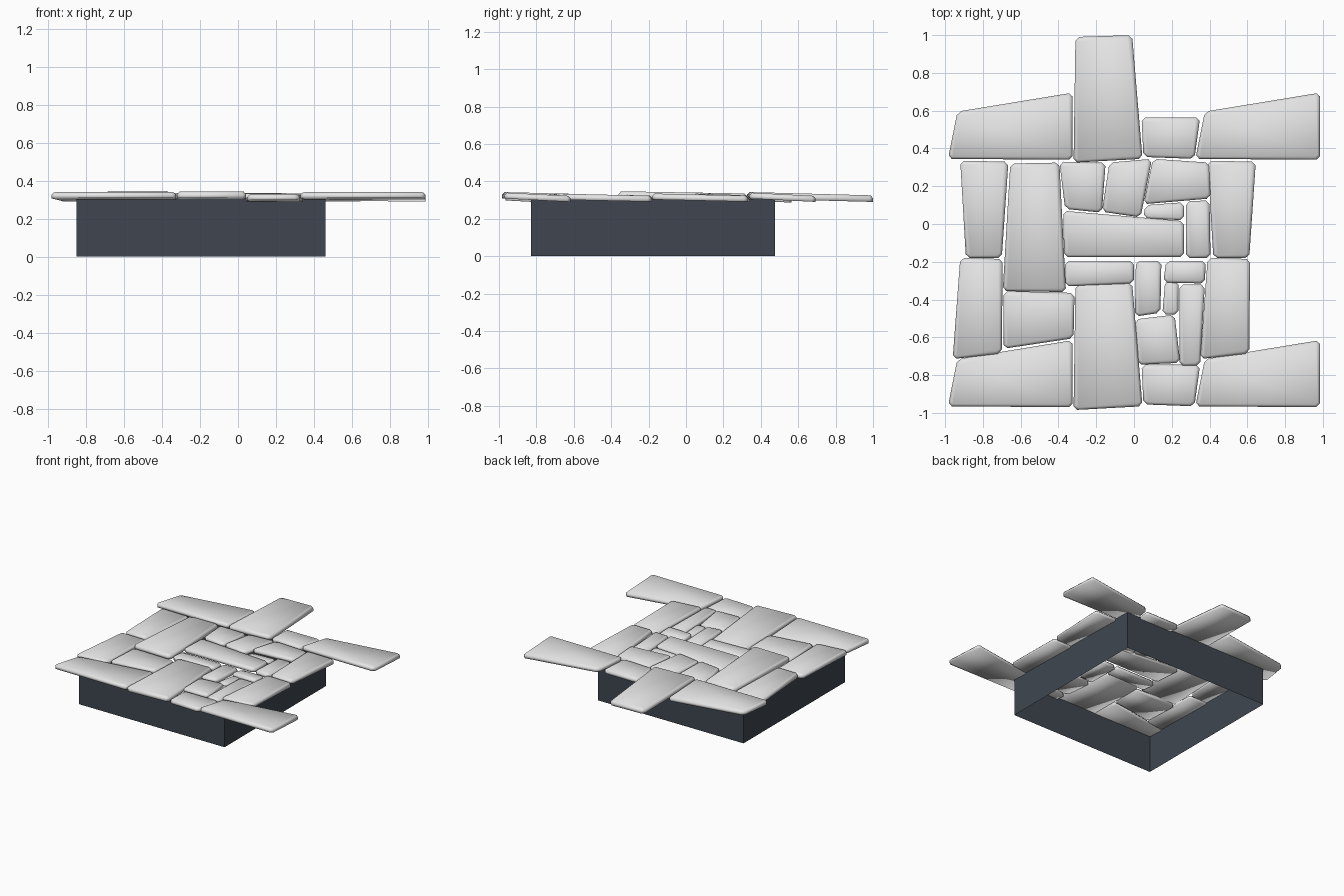
import bpy, bmesh
from mathutils import Vector

if "Cube" in bpy.data.objects:
    bpy.data.objects.remove(bpy.data.objects["Cube"])


def material(name, rgb):
    m = bpy.data.materials.new(name)
    m.diffuse_color = (*rgb, 1)
    m.use_nodes = True
    m.node_tree.nodes["Principled BSDF"].inputs["Base Color"].default_value = m.diffuse_color
    return m


STONE = material("pale_stone", (0.78, 0.78, 0.78))
BASE = material("dark_slate", (0.05, 0.062, 0.08))
PERIOD = 1.31  # the paving pattern repeats at this spacing


def slab(name, corners, top=0.335, thick=0.032, drop=0.012, copies=((0, 0),)):
    """Four-cornered paving slab with clipped corners, sloping down towards +y."""
    q = [Vector((x, y, 0)) for x, y in corners]
    ymin = min(p.y for p in q)
    yspan = max(p.y for p in q) - ymin
    for n, (i, j) in enumerate(copies):
        bm = bmesh.new()
        ring = []
        for k, p in enumerate(q):
            for other in (q[k - 1], q[(k + 1) % 4]):
                ring.append(bm.verts.new(p + (other - p).normalized() * 0.02))
        face = bm.faces.new(ring)
        # raise the slab, then chamfer its upper rim
        res = bmesh.ops.extrude_face_region(bm, geom=[face], use_keep_orig=True)
        lid = next(g for g in res["geom"] if isinstance(g, bmesh.types.BMFace))
        for v in lid.verts:
            v.co.z += thick * 0.6
        bmesh.ops.recalc_face_normals(bm, faces=bm.faces[:])
        bmesh.ops.inset_individual(bm, faces=[lid], thickness=0.014, depth=0)
        for v in lid.verts:
            v.co.z = thick
        for v in bm.verts:
            v.co.z += top - thick - drop * (v.co.y - ymin) / yspan
            v.co.x += i * PERIOD
            v.co.y += j * PERIOD
        bmesh.ops.recalc_face_normals(bm, faces=bm.faces[:])
        for f in bm.faces:
            f.smooth = True
        me = bpy.data.meshes.new(name)
        bm.to_mesh(me)
        bm.free()
        me.materials.append(STONE)
        ob = bpy.data.objects.new(f"{name}_{n + 1}", me)
        bpy.context.collection.objects.link(ob)


# Open frame under the paving: four thin walls
bm = bmesh.new()
x0, x1, y0, y1, h = -0.85, 0.46, -0.83, 0.475, 0.305
loop = [(x0, y0), (x1, y0), (x1, y1), (x0, y1)]
for k in range(4):
    a, b = loop[k], loop[(k + 1) % 4]
    bm.faces.new([bm.verts.new(c) for c in
                  ((*a, 0), (*b, 0), (*b, h), (*a, h))])
bmesh.ops.remove_doubles(bm, verts=bm.verts[:], dist=1e-4)
me = bpy.data.meshes.new("frame_walls")
bm.to_mesh(me)
bm.free()
me.materials.append(BASE)
bpy.context.collection.objects.link(bpy.data.objects.new("frame_walls", me))

ALONG_X = ((0, 0), (1, 0))
ALONG_Y = ((0, 0), (0, -1))
GRID = ((0, 0), (1, 0), (0, -1), (1, -1))

# Slabs repeated at the edges of the pattern
slab("wedge_slab", [(-.985, .345), (-.325, .34), (-.325, .695), (-.935, .595)],
     top=.34, drop=.018, copies=GRID)
slab("tall_slab", [(-.32, .325), (.045, .345), (-.01, 1.0), (-.31, .99)],
     top=.343, thick=.035, drop=.018, copies=ALONG_Y)
slab("short_slab", [(.05, .355), (.32, .345), (.35, .565), (.04, .565)],
     top=.33, copies=ALONG_Y)
slab("upper_side_slab", [(-.89, -.18), (-.70, -.18), (-.665, .33), (-.92, .335)],
     copies=ALONG_X)
slab("lower_side_slab", [(-.96, -.715), (-.70, -.685), (-.695, -.185), (-.92, -.18)],
     copies=ALONG_X)

# Larger inner slabs
slab("inner_long_slab", [(-.695, -.355), (-.36, -.36), (-.395, .325), (-.655, .32)],
     top=.347, thick=.036)
slab("inner_left_slab", [(-.69, -.66), (-.32, -.605), (-.315, -.365), (-.69, -.355)])
slab("inner_cross_slab", [(-.37, -.175), (.265, -.175), (.265, .015), (-.375, .07)])
slab("back_block_a", [(-.365, .08), (-.17, .06), (-.15, .325), (-.395, .33)])
slab("back_block_b", [(-.17, .065), (.035, .035), (.095, .345), (-.13, .325)])
slab("back_block_c", [(.05, .105), (.405, .135), (.40, .325), (.10, .345)])

# Small filler stones
slab("filler_bar", [(-.365, -.33), (0, -.315), (0, -.195), (-.365, -.195)], top=.33)
slab("filler_right", [(.275, -.18), (.405, -.18), (.40, .125), (.275, .12)], top=.328)
slab("filler_low_back", [(.05, .03), (.265, .02), (.265, .115), (.06, .10)], top=.318, thick=.022)
slab("filler_post", [(.005, -.49), (.14, -.47), (.145, -.195), (.01, -.195)], top=.33)
slab("filler_cap", [(.155, -.31), (.375, -.315), (.38, -.195), (.17, -.195)], top=.328)
slab("filler_low_front", [(.15, -.48), (.235, -.48), (.235, -.30), (.165, -.30)], top=.318, thick=.022)
slab("filler_strip", [(.24, -.75), (.35, -.75), (.375, -.32), (.24, -.32)], top=.326, thick=.028)
slab("filler_square", [(.02, -.745), (.245, -.735), (.215, -.48), (.005, -.505)], top=.333)
